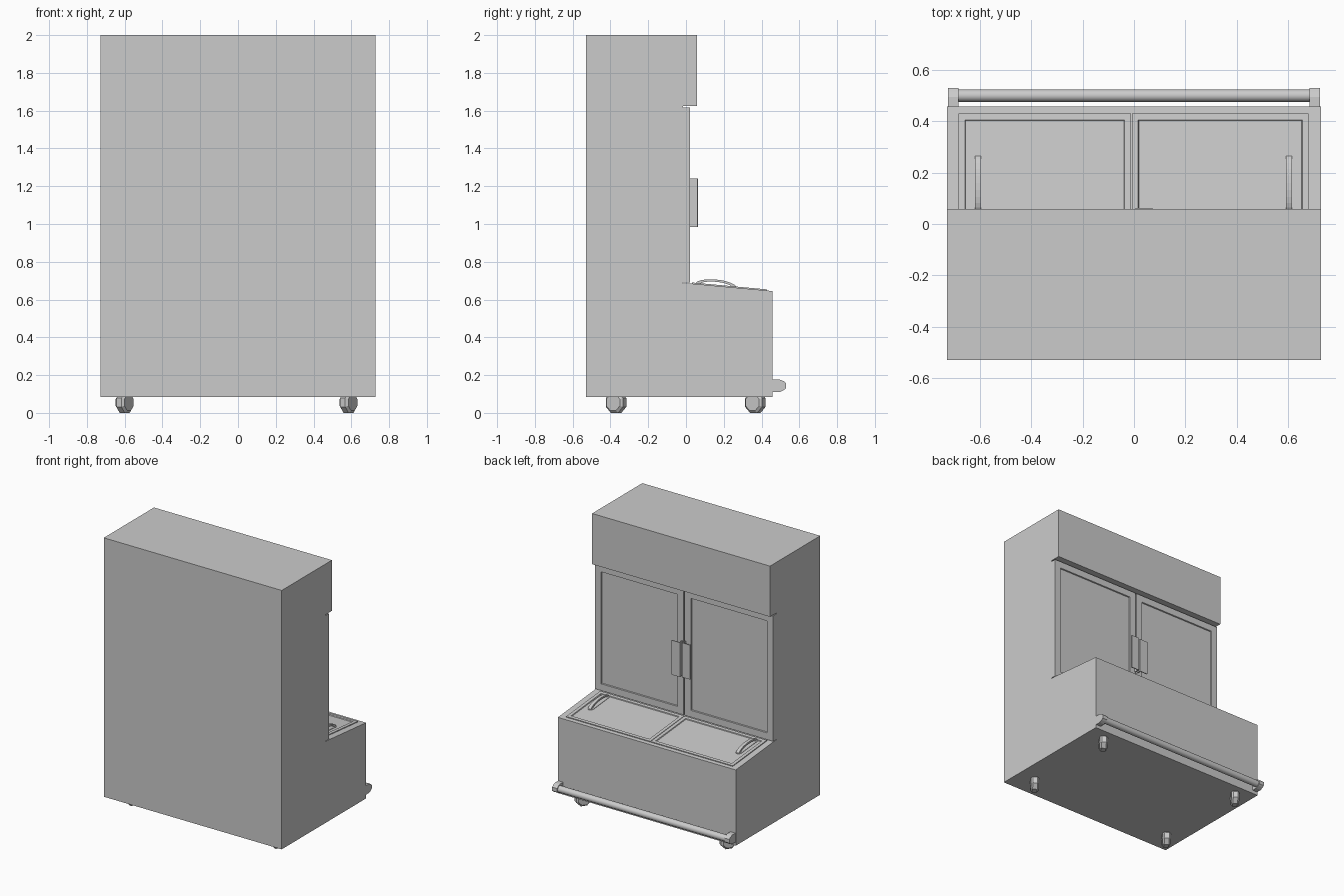
import bpy, bmesh
from math import pi, atan2, radians, sin, cos
from mathutils import Matrix, Vector

if "Cube" in bpy.data.objects:
    bpy.data.objects.remove(bpy.data.objects["Cube"])


def finish(name, bm):
    bmesh.ops.recalc_face_normals(bm, faces=bm.faces)
    me = bpy.data.meshes.new(name)
    bm.to_mesh(me)
    bm.free()
    ob = bpy.data.objects.new(name, me)
    bpy.context.collection.objects.link(ob)
    return ob


def box_bm(lo, hi):
    bm = bmesh.new()
    bmesh.ops.create_cube(bm, size=1)
    lo, hi = Vector(lo), Vector(hi)
    for v in bm.verts:
        v.co = (lo + hi) / 2 + Vector(a * b for a, b in zip(v.co, hi - lo))
    return bm


def panel(name, lo, hi, axis, margin, depth):
    """Slab with a recessed field on the face pointing along axis."""
    bm = box_bm(lo, hi)
    bm.normal_update()
    face = max(bm.faces, key=lambda f: f.normal.dot(Vector(axis)))
    bmesh.ops.inset_region(bm, faces=[face], thickness=margin)
    bmesh.ops.inset_region(bm, faces=[face], thickness=0.004, depth=-depth)
    return finish(name, bm)


def extrude_x(name, profile, x0, x1):
    """Extrude a (y, z) outline along x."""
    bm = bmesh.new()
    f = bm.faces.new([bm.verts.new((x0, y, z)) for y, z in profile])
    new = bmesh.ops.extrude_face_region(bm, geom=[f])["geom"]
    bmesh.ops.translate(bm, vec=(x1 - x0, 0, 0),
                        verts=[v for v in new if isinstance(v, bmesh.types.BMVert)])
    return finish(name, bm)


def extrude_z(name, profile, z0, z1):
    """Extrude an (x, y) outline along z."""
    bm = bmesh.new()
    f = bm.faces.new([bm.verts.new((x, y, z0)) for x, y in profile])
    new = bmesh.ops.extrude_face_region(bm, geom=[f])["geom"]
    bmesh.ops.translate(bm, vec=(0, 0, z1 - z0),
                        verts=[v for v in new if isinstance(v, bmesh.types.BMVert)])
    return finish(name, bm)


W = 0.728

# cabinet body with overhanging header and sloped chest
extrude_x("cabinet_body", [(-0.529, 0.085), (0.458, 0.085), (0.458, 0.645), (0.022, 0.685),
                           (-0.017, 0.685), (-0.017, 1.625), (0.058, 1.625), (0.058, 2.0),
                           (-0.529, 2.0)], -W, W)

# upper doors
panel("left_door", (-W, -0.017, 0.69), (-0.005, 0.022, 1.617), (0, 1, 0), 0.07, 0.008)
panel("right_door", (0.005, -0.017, 0.69), (W, 0.022, 1.617), (0, 1, 0), 0.07, 0.008)

# angled door pulls
for name, s, y in (("left_door_handle", -1, 0.057), ("right_door_handle", 1, 0.063)):
    outline = [(0.006, 0.02), (0.014, 0.02), (0.014, y - 0.006), (0.073, y - 0.006),
               (0.073, y), (0.006, y)]
    extrude_z(name, [(s * px, py) for px, py in outline], 0.985, 1.24)

# sloped chest lids and their handles
slope = atan2(-0.040, 0.436)
tilt = Matrix.Translation((0, 0.23, 0.666)) @ Matrix.Rotation(slope, 4, 'X')
for side, x0, x1, hx in (("left", -0.683, -0.012, -0.608), ("right", -0.008, 0.68, 0.604)):
    lid = panel(side + "_lid", (x0, -0.2, -0.012), (x1, 0.2, 0.006), (0, 0, 1), 0.034, 0.006)
    lid.matrix_world = tilt

    # rounded base plate
    r, h = 0.023, 0.092
    pts = [(hx + r * cos(a), h + r * sin(a)) for a in (pi * i / 8 for i in range(9))]
    pts += [(hx - r * cos(a), -h - r * sin(a)) for a in (pi * i / 8 for i in range(9))]
    base = extrude_z(side + "_lid_handle_base", pts, -0.002, 0.010)
    base.matrix_world = Matrix.Translation((0, -0.073, 0)) @ tilt

    # arched grip
    n = 12
    outer = [(0.11 * cos(pi * i / n), 0.006 + 0.034 * sin(pi * i / n)) for i in range(n + 1)]
    inner = [(0.085 * cos(pi * i / n), 0.006 + 0.022 * sin(pi * i / n)) for i in range(n, -1, -1)]
    grip = extrude_x(side + "_lid_handle_grip", outer + inner, hx - 0.012, hx + 0.012)
    grip.matrix_world = Matrix.Translation((0, -0.073, 0)) @ tilt

# bumper rail with end brackets
for name, s in (("left_rail_bracket", -1), ("right_rail_bracket", 1)):
    extrude_x(name, [(0.45, 0.11), (0.495, 0.11), (0.517, 0.12), (0.529, 0.13), (0.529, 0.157),
                     (0.517, 0.168), (0.495, 0.177), (0.45, 0.177)], s * 0.684, s * 0.725)
bpy.ops.mesh.primitive_cylinder_add(vertices=24, radius=0.024, depth=1.40,
                                    location=(0, 0.5, 0.143), rotation=(0, pi / 2, 0))
rail = bpy.context.object
rail.name = "bumper_rail"
bpy.ops.object.shade_smooth_by_angle(angle=radians(40))

# swivelled caster wheels, crowned tread
for i, (x, y) in enumerate([(-0.6, -0.37), (0.585, -0.37), (-0.6, 0.367), (0.585, 0.367)]):
    bm = bmesh.new()
    bmesh.ops.create_cone(bm, cap_ends=True, segments=8, radius1=0.0595, radius2=0.0595,
                          depth=0.056)
    rims = [e for e in bm.edges if abs(e.verts[0].co.z - e.verts[1].co.z) < 1e-5]
    bmesh.ops.bevel(bm, geom=rims, offset=0.012, segments=1, affect='EDGES')
    spin = Matrix.Rotation(radians(56), 4, 'Z') @ Matrix.Rotation(pi / 2, 4, 'X') \
        @ Matrix.Rotation(pi / 8, 4, 'Z')
    bm.transform(Matrix.Translation((x, y, 0.055)) @ spin)
    finish("caster_wheel_%d" % (i + 1), bm)
